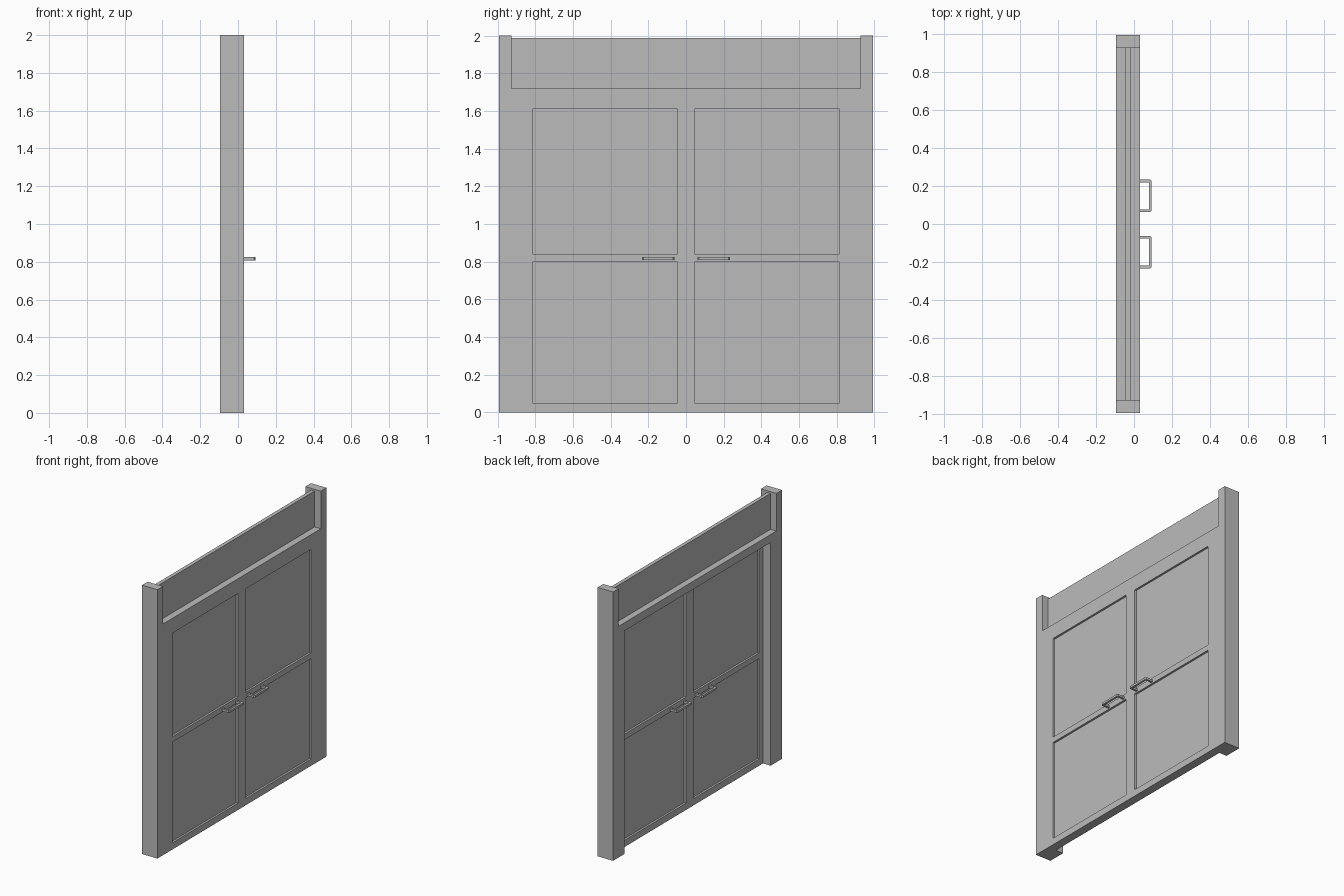
import bpy
import bmesh
from mathutils import Vector

cube = bpy.data.objects.get("Cube")
if cube:
    bpy.data.objects.remove(cube, do_unlink=True)

grey = bpy.data.materials.new("plain_grey")
grey.use_nodes = True
grey.diffuse_color = (0.5, 0.5, 0.5, 1)
grey.node_tree.nodes["Principled BSDF"].inputs["Base Color"].default_value = (0.5, 0.5, 0.5, 1)

HALF = 0.993           # half the overall width
POST = 0.927           # inner edge of the upper posts
OPENING = 0.86         # half width of the doorway
HEAD = 1.66            # underside of the header
LEDGE = 1.72           # top of the header
BACK, FRONT = -0.095, 0.032
DOOR = 0.032           # half thickness of a door


def finish(name, bm):
    bmesh.ops.recalc_face_normals(bm, faces=bm.faces)
    mesh = bpy.data.meshes.new(name)
    bm.to_mesh(mesh)
    bm.free()
    mesh.materials.append(grey)
    obj = bpy.data.objects.new(name, mesh)
    bpy.context.collection.objects.link(obj)
    return obj


def prism(name, points, offset):
    """Extrude a closed outline of 3D points."""
    bm = bmesh.new()
    face = bm.faces.new([bm.verts.new(p) for p in points])
    moved = bmesh.ops.extrude_face_region(bm, geom=[face], use_keep_orig=True)["geom"]
    verts = [v for v in moved if isinstance(v, bmesh.types.BMVert)]
    bmesh.ops.translate(bm, verts=verts, vec=offset)
    return finish(name, bm)


def box(bm, low, high):
    low, high = Vector(low), Vector(high)
    verts = bmesh.ops.create_cube(bm, size=1)["verts"]
    for v in verts:
        v.co = (low + high) / 2 + v.co * (high - low)


# Frame: jambs, header and raised post ends in one outline
half = [(OPENING, HEAD), (OPENING, 0), (HALF, 0), (HALF, 2), (POST, 2), (POST, LEDGE)]
outline = half + [(-y, z) for y, z in reversed(half)]
prism("door_frame", [(BACK, y, z) for y, z in outline], (FRONT - BACK, 0, 0))

# Transom panel between the post ends
bm = bmesh.new()
box(bm, (-0.047, -POST, LEDGE), (-0.019, POST, 1.987))
finish("transom_panel", bm)


# Door leaf with two sunken panels on both faces
def door_leaf(name, side):
    bm = bmesh.new()
    box(bm, (-DOOR, 0, 0), (DOOR, OPENING, HEAD))
    cuts = [((0, 1, 0), y) for y in (0.045, 0.815)]
    cuts += [((0, 0, 1), z) for z in (0.05, 0.798, 0.84, 1.61)]
    for normal, distance in cuts:
        bmesh.ops.bisect_plane(bm, geom=bm.verts[:] + bm.edges[:] + bm.faces[:],
                               plane_co=Vector(normal) * distance, plane_no=normal)
    bm.normal_update()
    panels = []
    for f in bm.faces:
        c = f.calc_center_median()
        if abs(f.normal.x) > 0.9 and 0.05 < c.y < 0.81 and f.calc_area() > 0.3:
            panels.append(f)
    bmesh.ops.inset_individual(bm, faces=panels, thickness=0, depth=-0.015)
    for v in bm.verts:
        v.co.y *= side
    return finish(name, bm)


# Pull handle: a flat U with softened outer corners
def handle(name, side, face):
    reach, t, chamfer = 0.093, 0.015, 0.008
    a, b = 0.062, 0.234
    pts = [(DOOR, a), (reach - chamfer, a), (reach, a + chamfer),
           (reach, b - chamfer), (reach - chamfer, b), (DOOR, b),
           (DOOR, b - t), (reach - t, b - t), (reach - t, a + t), (DOOR, a + t)]
    return prism(name, [(x * face, y * side, 0.808) for x, y in pts], (0, 0, 0.016))


for label, side in (("left", 1), ("right", -1)):
    door_leaf(label + "_door", side)
    for face_label, face in (("outer", 1), ("inner", -1)):
        handle(f"{label}_{face_label}_handle", side, face)
